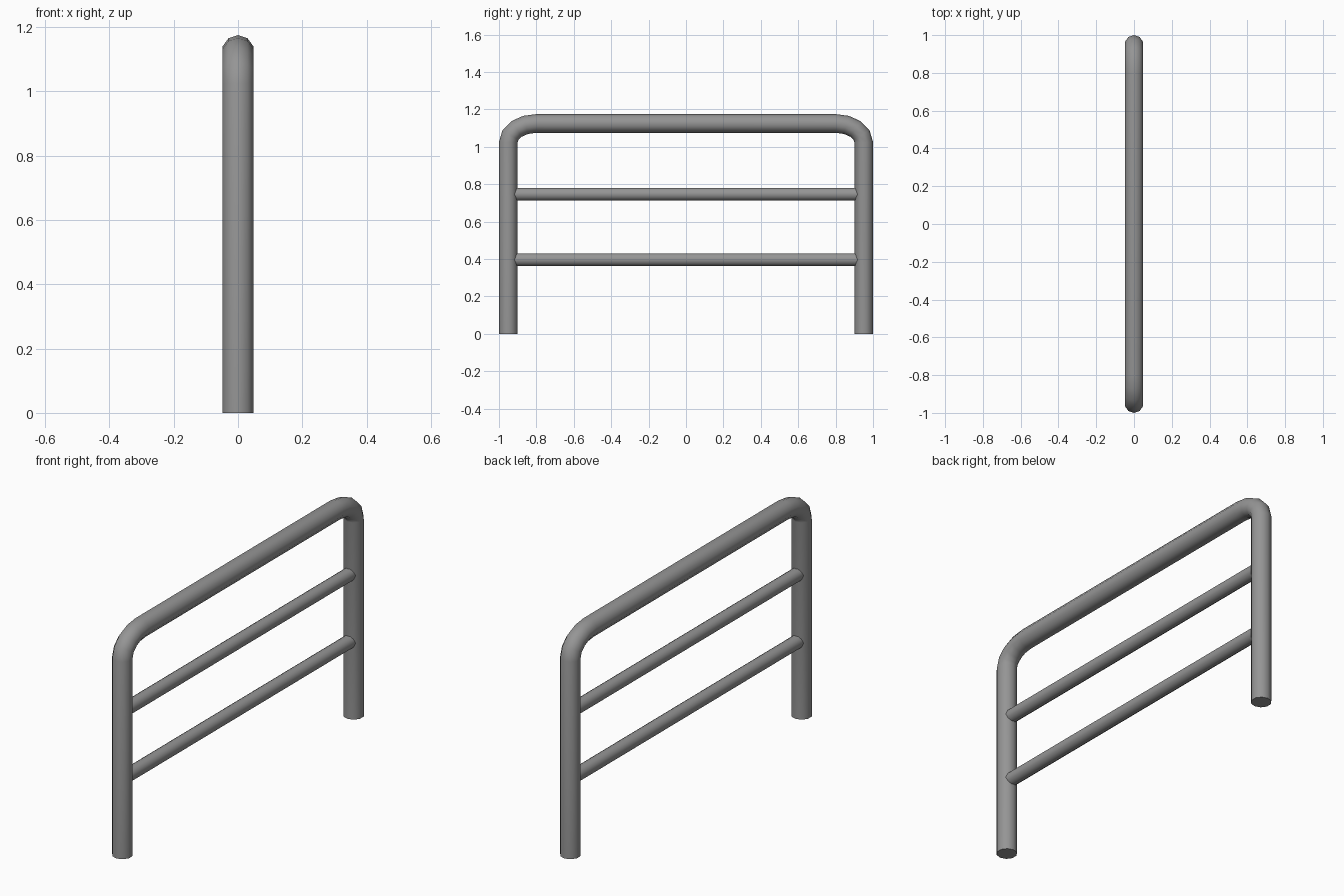
import bpy, bmesh
from math import sin, cos, pi, radians
from mathutils import Vector

if "Cube" in bpy.data.objects:
    bpy.data.objects.remove(bpy.data.objects["Cube"])

SIDES = 10

grey = bpy.data.materials.new("dark_grey")
grey.diffuse_color = (0.3, 0.3, 0.3, 1)
grey.use_nodes = True
grey.node_tree.nodes["Principled BSDF"].inputs["Base Color"].default_value = grey.diffuse_color


def tube(name, path, radius, turn=0.0):
    """Sweep a capped round section along a path of (y, z) points."""
    pts = [Vector((0, y, z)) for y, z in path]
    bm = bmesh.new()
    rings = []
    for i, p in enumerate(pts):
        a, b = pts[max(i - 1, 0)], pts[min(i + 1, len(pts) - 1)]
        side = Vector((1, 0, 0))
        up = (b - a).normalized().cross(side)
        angles = [turn + 2 * pi * k / SIDES for k in range(SIDES)]
        rings.append([bm.verts.new(p + radius * (up * cos(t) + side * sin(t))) for t in angles])
    for r, s in zip(rings, rings[1:]):
        for k in range(SIDES):
            n = (k + 1) % SIDES
            bm.faces.new((r[k], r[n], s[n], s[k]))
    bm.faces.new(rings[0])
    bm.faces.new(rings[-1])
    bmesh.ops.recalc_face_normals(bm, faces=bm.faces)
    mesh = bpy.data.meshes.new(name)
    bm.to_mesh(mesh)
    bm.free()
    mesh.materials.append(grey)
    obj = bpy.data.objects.new(name, mesh)
    bpy.context.collection.objects.link(obj)
    bpy.ops.object.select_all(action='DESELECT')
    obj.select_set(True)
    bpy.context.view_layer.objects.active = obj
    bpy.ops.object.shade_smooth_by_angle(angle=radians(40))


# Bent outer frame: leg, rounded corner, top bar, mirrored
leg_y, top_z, bend_y, bend_z = 0.95, 1.125, 0.15, 0.10
half = [(-leg_y, 0)]
for i in range(5):
    a = pi - i * pi / 8
    half.append((-leg_y + bend_y + bend_y * cos(a), top_z - bend_z + bend_z * sin(a)))
tube("frame", half + [(-y, z) for y, z in reversed(half)], 0.05)

# Horizontal rails running into the legs
for name, z in (("lower_rail", 0.397), ("upper_rail", 0.747)):
    tube(name, [(-leg_y, z), (leg_y, z)], 0.035, pi / 2)
